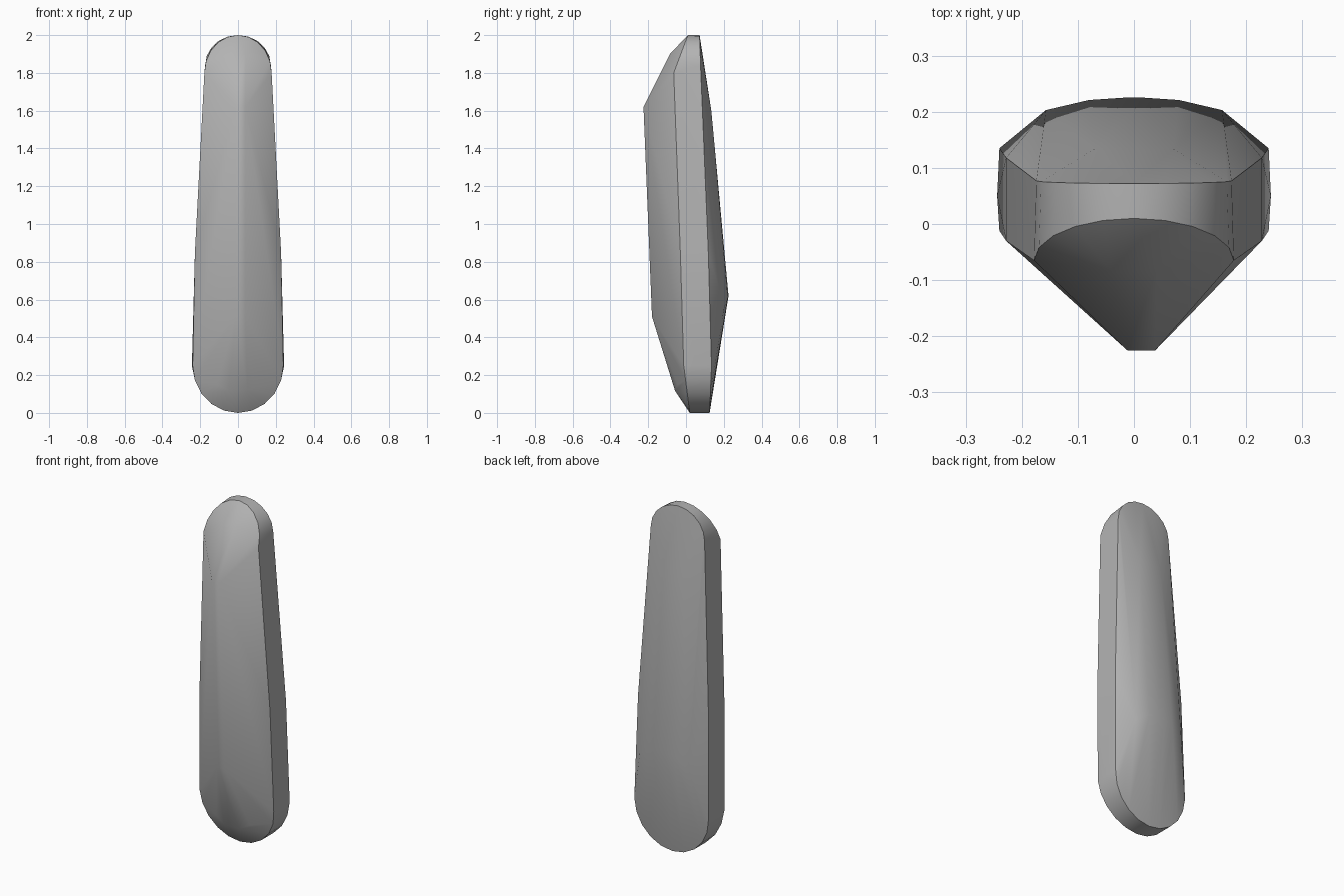
import bpy, bmesh, math

cube = bpy.data.objects.get("Cube")
if cube:
    bpy.data.objects.remove(cube, do_unlink=True)


def arc(radius_x, radius_z, centre_z, y_side, y_end, up):
    """Half round end of the bar; depth shifts from its sides to its tip."""
    pts = []
    for i in range(11):
        a = math.pi * i / 10
        s = math.sin(a)
        pts.append((radius_x * math.cos(a), y_side + (y_end - y_side) * s,
                    centre_z + up * radius_z * s))
    return pts


def mirrored(pts):
    return [(s * x, y, z) for x, y, z in pts for s in (-1, 1)]


points = []
# Rounded top: front rim and back rim
points += arc(0.178, 0.20, 1.80, -0.065, 0.01, 1)
points += arc(0.174, 0.16, 1.84, 0.077, 0.072, 1)
# Rounded bottom: front rim and back rim
points += arc(0.24, 0.25, 0.25, -0.012, 0.02, -1)
points += arc(0.24, 0.25, 0.25, 0.135, 0.125, -1)
# Slightly bowed side walls
points += mirrored([(0.228, -0.03, 0.85), (0.228, 0.118, 0.85), (0.244, 0.05, 0.25)])
# Narrow front ridge
points += [(x, y, z) for x in (-0.012, 0.038) for y, z in ((-0.225, 1.62), (-0.18, 0.51))]
# Domed transitions from the ridge to both ends
points += mirrored([(0.04, -0.085, 1.90), (0.09, -0.065, 1.87),
                    (0.05, -0.058, 0.117), (0.11, -0.045, 0.15)])
# Bulge across the lower back, and the slope leading up from it
points += mirrored([(0.157, 0.203, 0.56), (0.08, 0.221, 0.61), (0.02, 0.225, 0.62),
                    (0.07, 0.134, 1.60)])

# Skin the body
bm = bmesh.new()
for p in points:
    bm.verts.new(p)
bmesh.ops.remove_doubles(bm, verts=bm.verts[:], dist=0.001)
bmesh.ops.convex_hull(bm, input=bm.verts[:])
bmesh.ops.delete(bm, geom=[v for v in bm.verts if not v.link_faces], context='VERTS')
bmesh.ops.dissolve_limit(bm, angle_limit=math.radians(1.5),
                         verts=bm.verts[:], edges=bm.edges[:])
bmesh.ops.recalc_face_normals(bm, faces=bm.faces[:])
mesh = bpy.data.meshes.new("tapered_bar")
bm.to_mesh(mesh)
bm.free()
bar = bpy.data.objects.new("tapered_bar", mesh)
bpy.context.collection.objects.link(bar)

# Plain grey
grey = bpy.data.materials.new("grey")
grey.use_nodes = True
colour = (0.45, 0.45, 0.45, 1)
grey.diffuse_color = colour
for node in grey.node_tree.nodes:
    if node.type == 'BSDF_PRINCIPLED':
        node.inputs["Base Color"].default_value = colour
mesh.materials.append(grey)

bpy.ops.object.select_all(action='DESELECT')
bar.select_set(True)
bpy.context.view_layer.objects.active = bar
bpy.ops.object.shade_smooth_by_angle(angle=math.radians(40))
